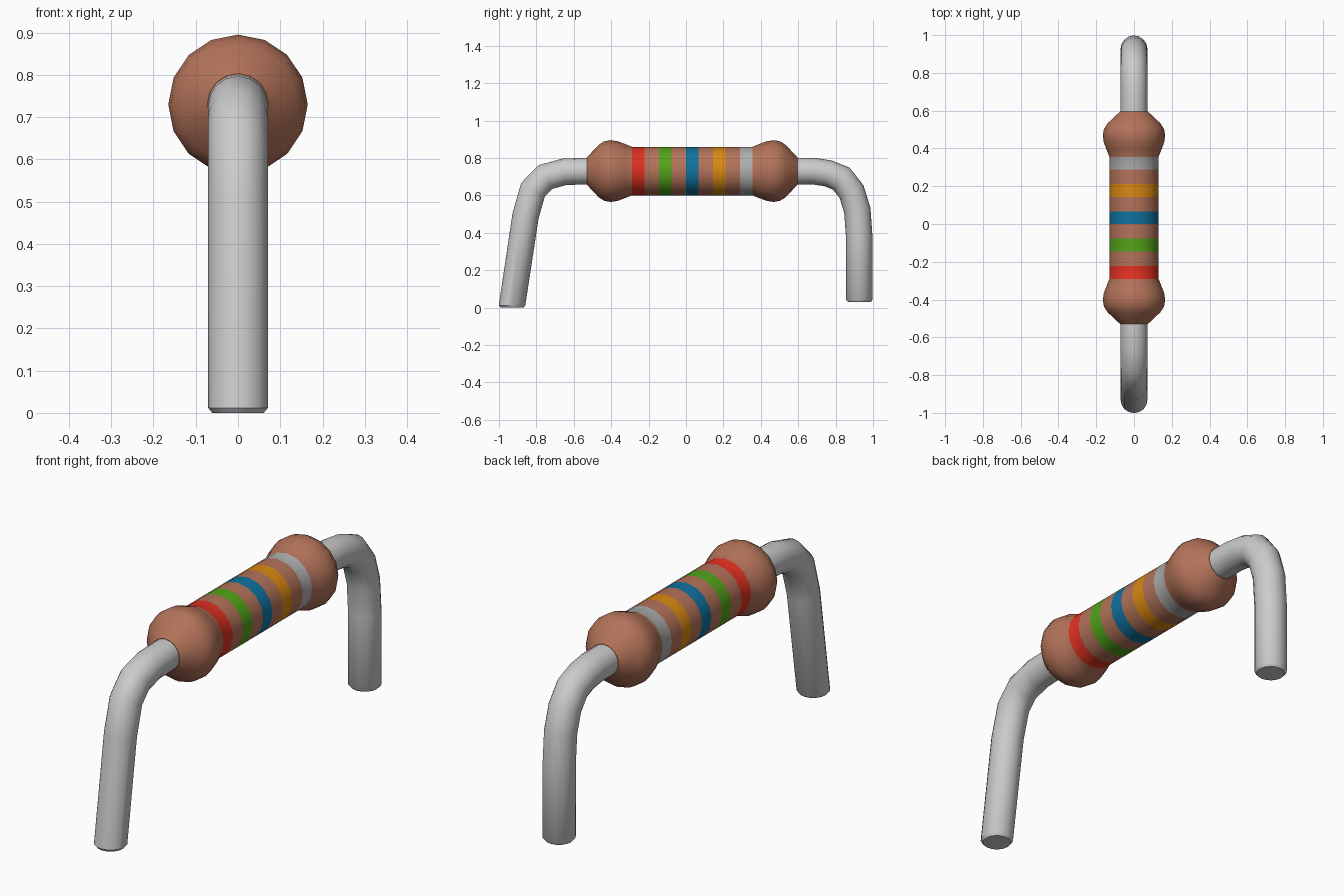
import bpy, bmesh, math
from mathutils import Vector

if "Cube" in bpy.data.objects:
    bpy.data.objects.remove(bpy.data.objects["Cube"])

SIDES = 16
AXIS_Z = 0.73


def material(name, rgb):
    m = bpy.data.materials.new(name)
    m.diffuse_color = (*rgb, 1)
    m.use_nodes = True
    m.node_tree.nodes["Principled BSDF"].inputs["Base Color"].default_value = m.diffuse_color
    return m


def skin(name, rings, mats=(), indices=None):
    """Join rings of points into a capped, smooth-shaded tube."""
    bm = bmesh.new()
    loops = [[bm.verts.new(p) for p in ring] for ring in rings]
    for k, (a, b) in enumerate(zip(loops, loops[1:])):
        for i in range(SIDES):
            j = (i + 1) % SIDES
            f = bm.faces.new((a[i], a[j], b[j], b[i]))
            if indices:
                f.material_index = indices[k]
    bm.faces.new(loops[0])
    bm.faces.new(loops[-1])
    bmesh.ops.recalc_face_normals(bm, faces=bm.faces)
    me = bpy.data.meshes.new(name)
    bm.to_mesh(me)
    bm.free()
    for m in mats:
        me.materials.append(m)
    ob = bpy.data.objects.new(name, me)
    bpy.context.collection.objects.link(ob)
    bpy.context.view_layer.objects.active = ob
    ob.select_set(True)
    bpy.ops.object.shade_smooth_by_angle(angle=math.radians(40))
    ob.select_set(False)


def circle(centre, normal, r, stretch=1.0):
    """Ring around a path that lies in the y-z plane."""
    side = Vector((1, 0, 0))
    up = side.cross(normal).normalized() * stretch
    return [centre + r * (math.cos(t) * side + math.sin(t) * up)
            for t in (2 * math.pi * i / SIDES for i in range(SIDES))]


def wire(name, pts, r=0.071):
    """Bent lead with a small chamfer at its lower end."""
    pts = [Vector((0, y, z)) for y, z in pts]
    up = Vector((0, 0, 1))
    rings = [circle(pts[0], up, r * 0.86), circle(pts[0] + up * 0.012, up, r)]
    for a, b, c in zip(pts, pts[1:], pts[2:]):
        d1, d2 = (b - a).normalized(), (c - b).normalized()
        rings.append(circle(b, d1 + d2, r, 1 / math.cos(d1.angle(d2) / 2)))
    rings.append(circle(pts[-1], pts[-1] - pts[-2], r))
    skin(name, rings)


# Body: turned profile with bulbous ends and five colour bands
mats = [material("body_tan", (0.45, 0.17, 0.10)),
        material("band_red", (0.75, 0.03, 0.015)),
        material("band_green", (0.085, 0.37, 0.01)),
        material("band_blue", (0.005, 0.17, 0.35)),
        material("band_orange", (0.70, 0.25, 0.006)),
        material("band_silver", (0.42, 0.42, 0.42))]
MID = 0.033
end = [(0.563, 0.073), (0.545, 0.092), (0.50, 0.140), (0.470, 0.159),
       (0.437, 0.165), (0.400, 0.160), (0.355, 0.143)]
profile = [(MID - d, r) for d, r in end]
for k in range(5):
    c = MID + (k - 2) * 0.1445
    profile += [(c - 0.034, 0.13), (c + 0.034, 0.13)]
profile += [(MID + d, r) for d, r in reversed(end)]
indices = [0] * (len(profile) - 1)
for k in range(5):
    indices[len(end) + 2 * k] = k + 1
skin("resistor_body",
     [circle(Vector((0, y, AXIS_Z)), Vector((0, 1, 0)), r) for y, r in profile],
     mats, indices)

# Wire leads: splayed one at the front, straight and shorter one at the back
wire("front_lead", [(-0.93, 0.0), (-0.858, 0.49), (-0.818, 0.63),
                    (-0.752, 0.698), (-0.65, 0.726), (-0.53, 0.73), (-0.48, 0.73)])
wire("back_lead", [(0.927, 0.03), (0.926, 0.38), (0.916, 0.52), (0.885, 0.62),
                   (0.83, 0.69), (0.76, 0.718), (0.68, 0.73), (0.55, 0.73)])
